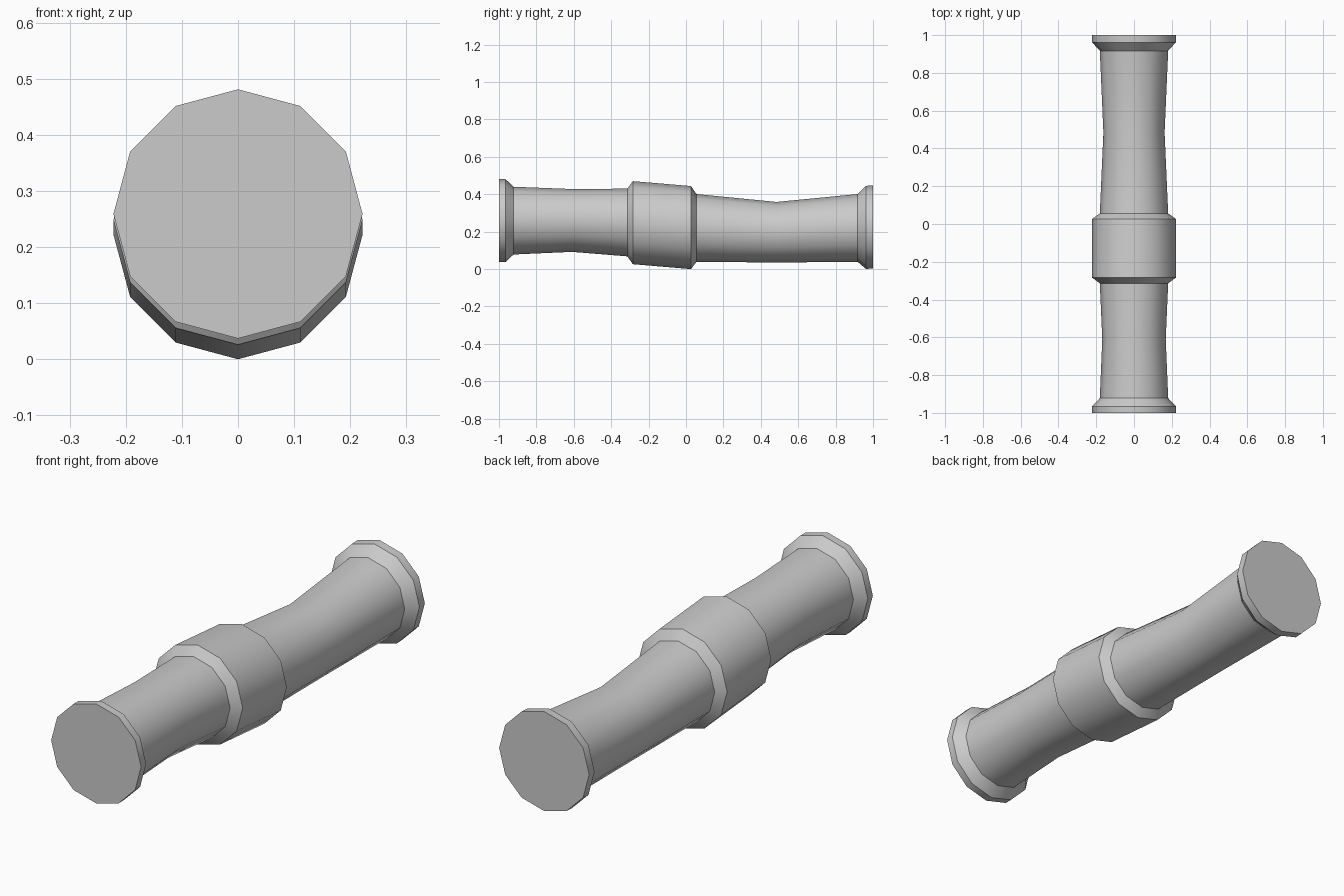
import bpy, bmesh
from math import sin, cos, pi, radians

if "Cube" in bpy.data.objects:
    bpy.data.objects.remove(bpy.data.objects["Cube"])

SIDES = 12
# pipe sections from front to back: (y, centre height, radius)
sections = [
    (-1.0, 0.261, 0.222), (-0.965, 0.261, 0.222),    # front flange
    (-0.922, 0.261, 0.181), (-0.61, 0.262, 0.168), (-0.314, 0.251, 0.181),
    (-0.284, 0.250, 0.222), (0.027, 0.224, 0.222),   # middle collar
    (0.056, 0.222, 0.181), (0.484, 0.199, 0.162), (0.917, 0.222, 0.181),
    (0.962, 0.225, 0.222), (1.0, 0.227, 0.222),      # back flange
]

bm = bmesh.new()
rings = [[bm.verts.new((r * cos(2 * pi * i / SIDES), y, z + r * sin(2 * pi * i / SIDES)))
          for i in range(SIDES)] for y, z, r in sections]

# walls between neighbouring sections
for a, b in zip(rings, rings[1:]):
    for i in range(SIDES):
        j = (i + 1) % SIDES
        bm.faces.new((a[i], a[j], b[j], b[i]))

# closed ends
bm.faces.new(rings[0])
bm.faces.new(rings[-1])
bmesh.ops.recalc_face_normals(bm, faces=bm.faces)

# put the lowest point exactly on the floor
low = min(v.co.z for v in bm.verts)
bmesh.ops.translate(bm, verts=bm.verts, vec=(0, 0, -low))

mesh = bpy.data.meshes.new("pipe")
bm.to_mesh(mesh)
bm.free()
pipe = bpy.data.objects.new("pipe", mesh)
bpy.context.collection.objects.link(pipe)

# smooth walls, sharp flange and collar edges
bpy.context.view_layer.objects.active = pipe
pipe.select_set(True)
bpy.ops.object.shade_smooth_by_angle(angle=radians(31))
